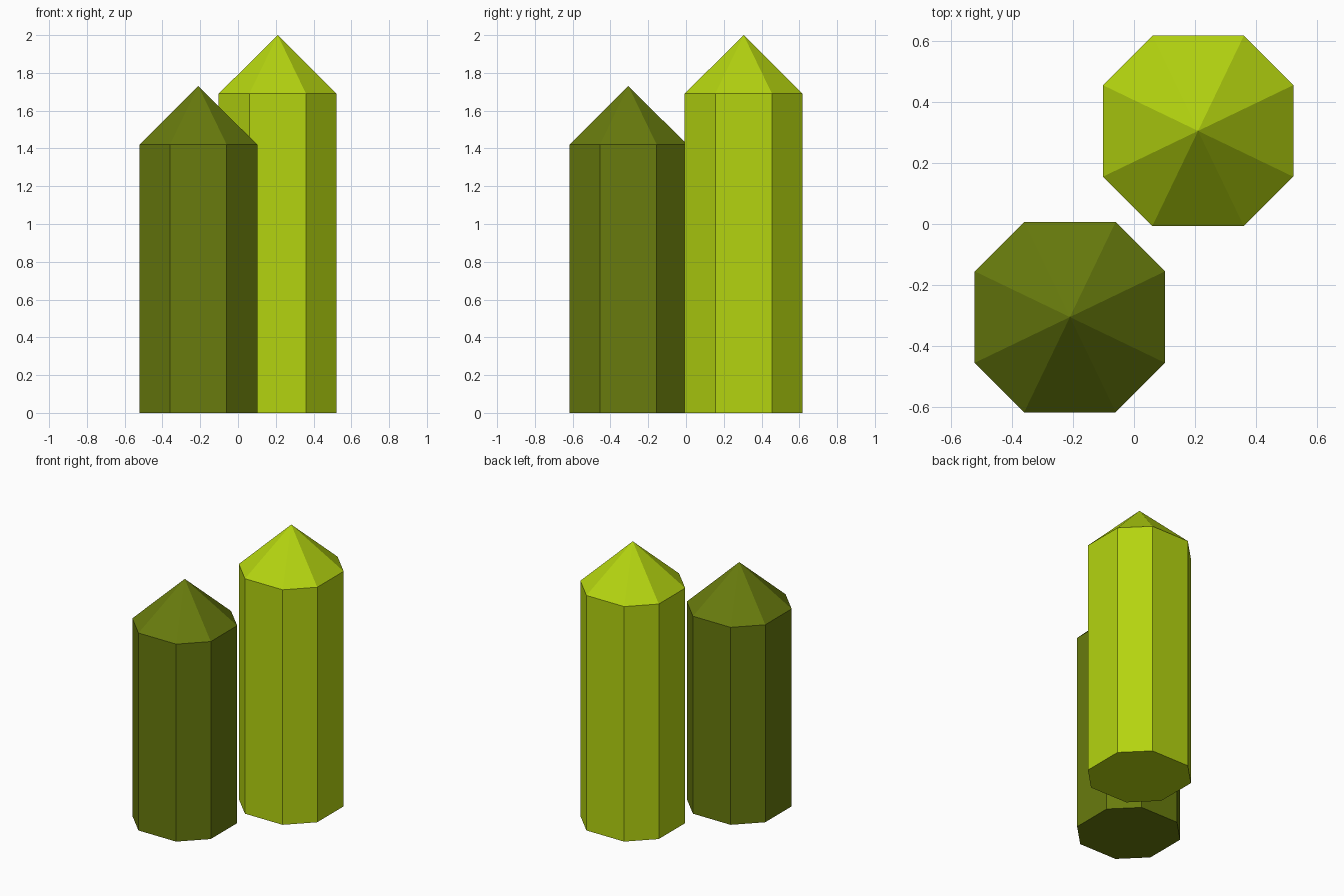
import bpy
import bmesh

cube = bpy.data.objects.get("Cube")
if cube:
    bpy.data.objects.remove(cube, do_unlink=True)

HALF = 0.312   # half width across the flats
SIDE = 0.15    # half length of the four axis-aligned sides


def make_material(name, color):
    mat = bpy.data.materials.new(name)
    mat.use_nodes = True
    mat.diffuse_color = color
    mat.node_tree.nodes["Principled BSDF"].inputs["Base Color"].default_value = color
    return mat


def crystal(name, x, y, shoulder, tip, mat):
    """Eight-sided column with a closed base and a pointed cap."""
    outline = [(SIDE, -HALF), (HALF, -SIDE), (HALF, SIDE), (SIDE, HALF),
               (-SIDE, HALF), (-HALF, SIDE), (-HALF, -SIDE), (-SIDE, -HALF)]
    bm = bmesh.new()
    base = [bm.verts.new((px, py, 0)) for px, py in outline]
    ring = [bm.verts.new((px, py, shoulder)) for px, py in outline]
    apex = bm.verts.new((0, 0, tip))
    bm.faces.new(base[::-1])
    for i in range(8):
        j = (i + 1) % 8
        bm.faces.new((base[i], base[j], ring[j], ring[i]))
        bm.faces.new((ring[i], ring[j], apex))
    mesh = bpy.data.meshes.new(name)
    bm.to_mesh(mesh)
    bm.free()
    mesh.materials.append(mat)
    obj = bpy.data.objects.new(name, mesh)
    obj.location = (x, y, 0)
    bpy.context.collection.objects.link(obj)
    return obj


lime = make_material("lime_green", (0.456, 0.658, 0.005, 1))
olive = make_material("dark_olive", (0.138, 0.198, 0.004, 1))

# Tall bright crystal behind, shorter dark crystal in front
crystal("tall_crystal", 0.21, 0.305, 1.69, 2.0, lime)
crystal("short_crystal", -0.21, -0.305, 1.42, 1.73, olive)
